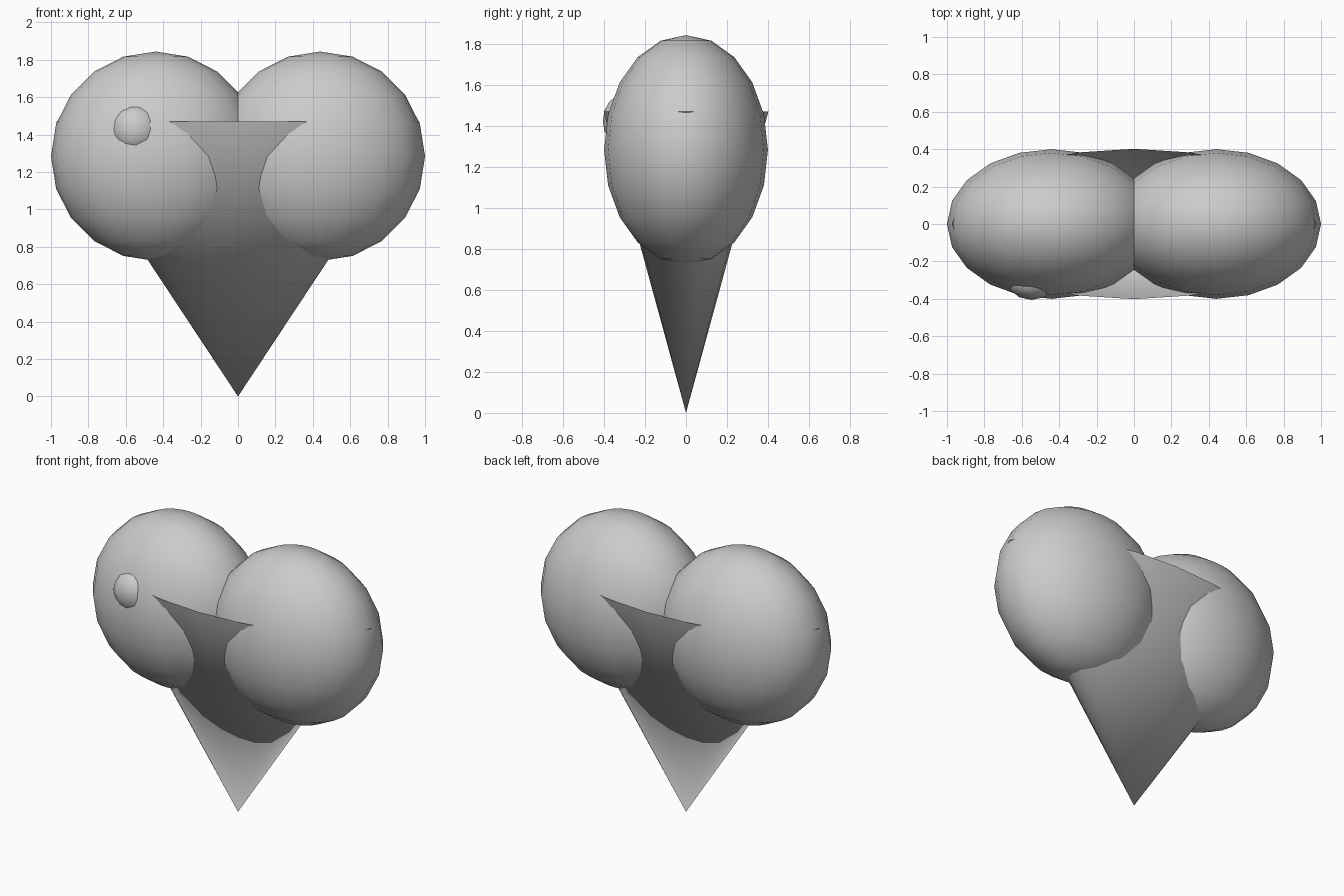
import bpy
import bmesh
from mathutils import Matrix, Vector

cube = bpy.data.objects.get("Cube")
if cube:
    bpy.data.objects.remove(cube, do_unlink=True)

grey = bpy.data.materials.new("plain_grey")
grey.use_nodes = True
colour = (0.6, 0.6, 0.6, 1)
grey.diffuse_color = colour
grey.node_tree.nodes["Principled BSDF"].inputs["Base Color"].default_value = colour


def add_part(name, bm):
    """Turn a bmesh into a smooth grey object."""
    for face in bm.faces:
        face.smooth = True
    mesh = bpy.data.meshes.new(name)
    bm.to_mesh(mesh)
    bm.free()
    mesh.materials.append(grey)
    obj = bpy.data.objects.new(name, mesh)
    bpy.context.collection.objects.link(obj)


def ball(name, centre, radii, segments, rings):
    bm = bmesh.new()
    place = Matrix.Translation(centre) @ Matrix.Diagonal(Vector(radii)).to_4x4()
    bmesh.ops.create_uvsphere(bm, u_segments=segments, v_segments=rings,
                              radius=1, matrix=place)
    add_part(name, bm)


# Two flattened scoops meeting in the middle
for name, side in (("left_scoop", 1), ("right_scoop", -1)):
    ball(name, (side * 0.44, 0, 1.284), (0.56, 0.4, 0.56), 20, 10)

# Small bump on the front of the right scoop
ball("front_bump", (-0.547, -0.3, 1.425), (0.132, 0.106, 0.132), 12, 8)

# Open flattened cone, point down
bm = bmesh.new()
height = 1.47
place = Matrix.Translation((0, 0, height / 2)) @ Matrix.Diagonal((0.972, 0.402, 1, 1))
bmesh.ops.create_cone(bm, cap_ends=False, segments=20, radius1=0, radius2=1,
                      depth=height, matrix=place)
bmesh.ops.remove_doubles(bm, verts=bm.verts, dist=0.0001)
bmesh.ops.recalc_face_normals(bm, faces=bm.faces)
add_part("cone", bm)
